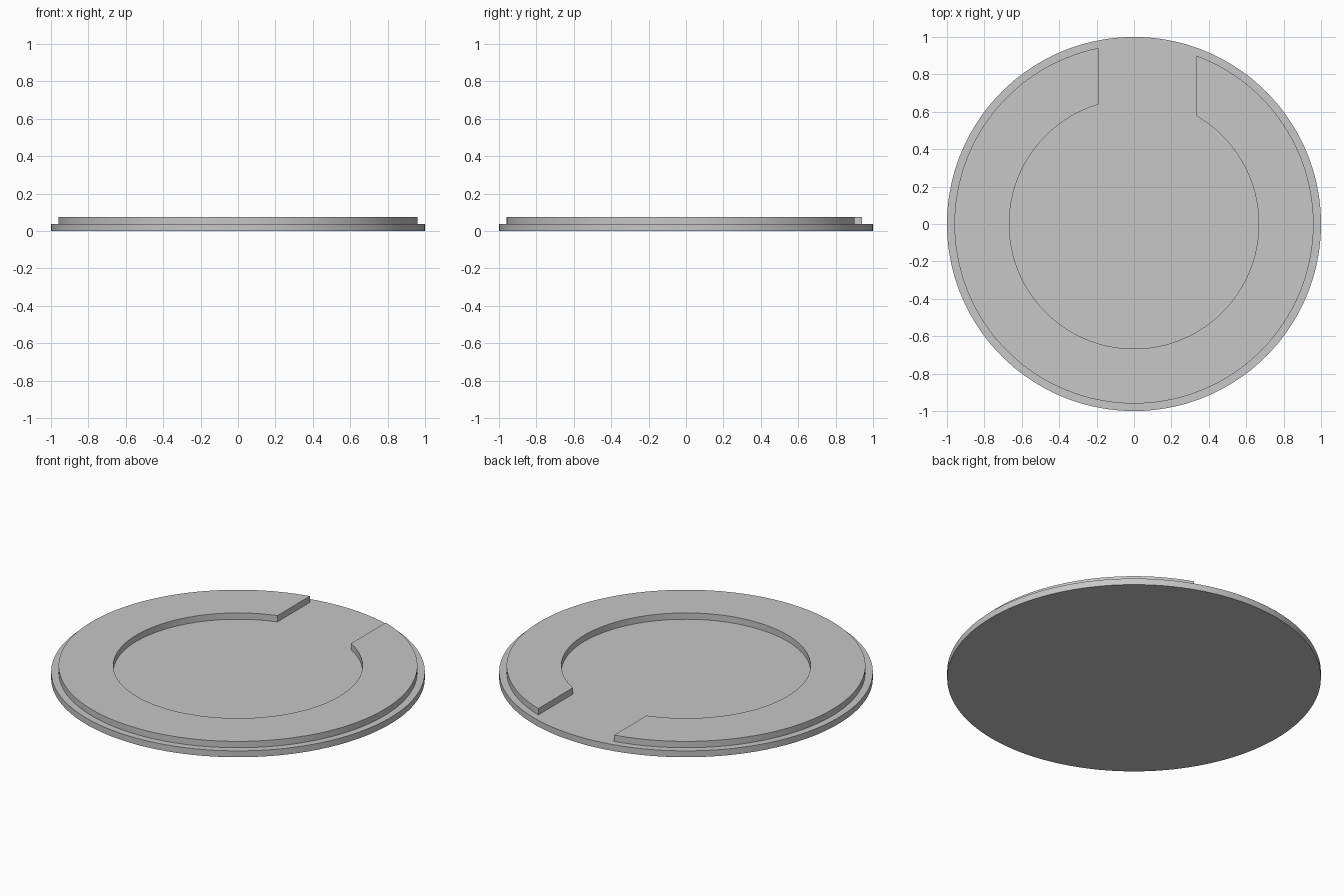
import bpy
import bmesh
from math import acos, asin, cos, pi, sin

if "Cube" in bpy.data.objects:
    bpy.data.objects.remove(bpy.data.objects["Cube"])

BASE_TOP, RING_TOP = 0.0375, 0.075
OUTER, INNER = 0.96, 0.667
GAP_LEFT, GAP_RIGHT = 0.335, -0.19
STEPS = 144

grey = bpy.data.materials.new("plain_grey")
grey.use_nodes = True
colour = (0.57, 0.57, 0.57, 1)
grey.diffuse_color = colour
grey.node_tree.nodes["Principled BSDF"].inputs["Base Color"].default_value = colour


def finish(obj):
    obj.data.materials.append(grey)
    bpy.ops.object.select_all(action="DESELECT")
    obj.select_set(True)
    bpy.context.view_layer.objects.active = obj
    bpy.ops.object.shade_smooth_by_angle(angle=pi / 6)


# Round base plate
bpy.ops.mesh.primitive_cylinder_add(vertices=STEPS, radius=1, depth=BASE_TOP,
                                    location=(0, 0, BASE_TOP / 2))
base = bpy.context.object
base.name = "base_disc"
finish(base)


# Raised open ring, its gap cut by two straight parallel edges
def arc(radius):
    start = acos(GAP_LEFT / radius)
    end = pi / 2 + asin(-GAP_RIGHT / radius)
    sweep = 2 * pi - (end - start)
    return [(radius * cos(end + sweep * i / STEPS),
             radius * sin(end + sweep * i / STEPS)) for i in range(STEPS + 1)]


bm = bmesh.new()
inner = [bm.verts.new((x, y, BASE_TOP)) for x, y in arc(INNER)]
outer = [bm.verts.new((x, y, BASE_TOP)) for x, y in arc(OUTER)]
for i in range(STEPS):
    bm.faces.new((inner[i], outer[i], outer[i + 1], inner[i + 1]))
raised = bmesh.ops.extrude_face_region(bm, geom=bm.faces[:], use_keep_orig=True)
top = [g for g in raised["geom"] if isinstance(g, bmesh.types.BMVert)]
bmesh.ops.translate(bm, verts=top, vec=(0, 0, RING_TOP - BASE_TOP))
bmesh.ops.recalc_face_normals(bm, faces=bm.faces[:])
mesh = bpy.data.meshes.new("raised_ring")
bm.to_mesh(mesh)
bm.free()
ring = bpy.data.objects.new("raised_ring", mesh)
bpy.context.collection.objects.link(ring)
finish(ring)
